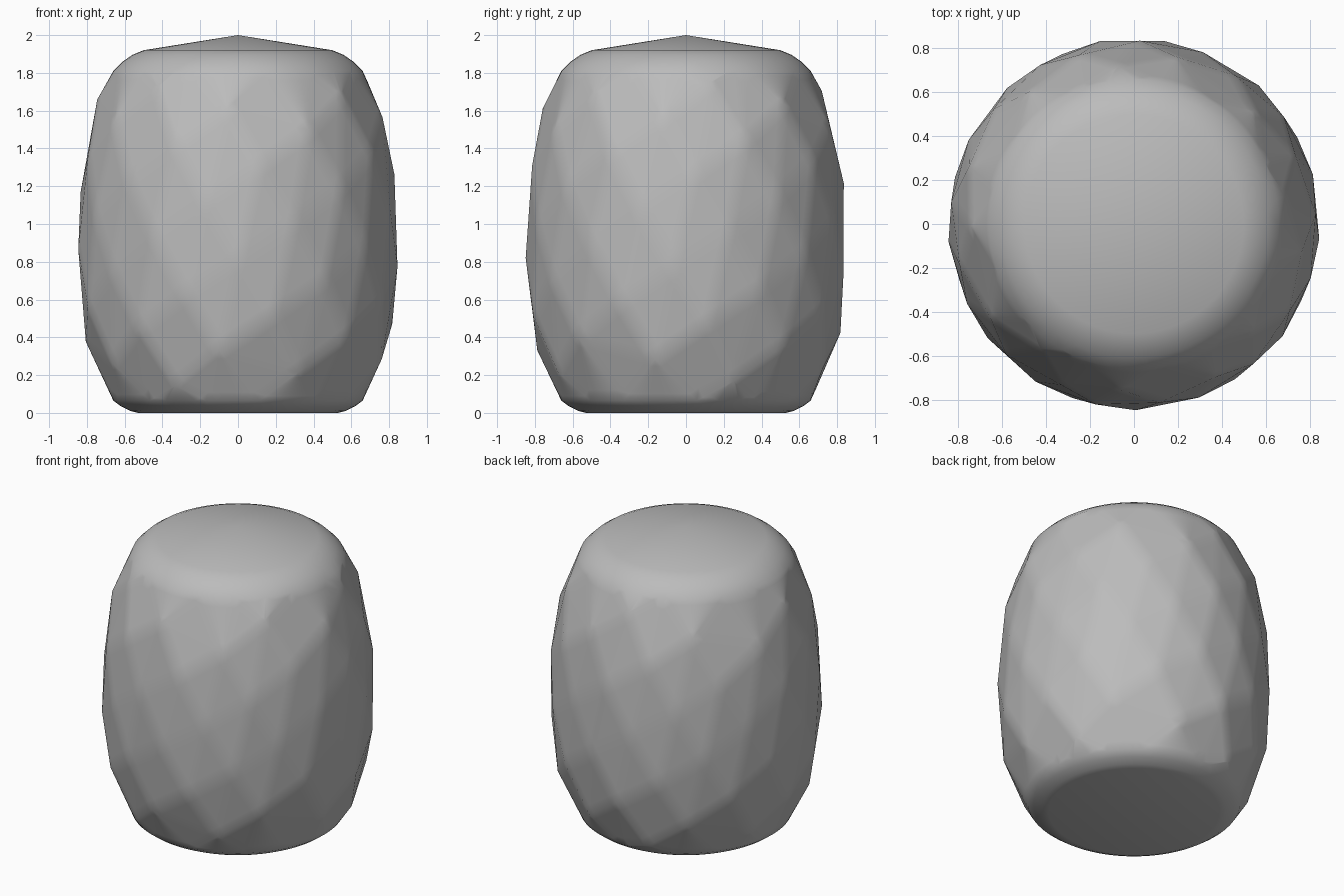
import bpy, bmesh, math

if "Cube" in bpy.data.objects:
    bpy.data.objects.remove(bpy.data.objects["Cube"], do_unlink=True)

# Barrel profile as (height, radius)
PROFILE = [(0, .53), (.01, .57), (.035, .62), (.065, .66), (.12, .71), (.3, .785),
           (.42, .818), (.6, .84), (.85, .85), (1.2, .838), (1.4, .81), (1.55, .78),
           (1.66, .745), (1.75, .70), (1.81, .66), (1.86, .61), (1.895, .56), (1.92, .5)]
GOLDEN = math.pi * (3 - math.sqrt(5))
SEGMENTS = 72


def radius(z):
    for (z0, r0), (z1, r1) in zip(PROFILE, PROFILE[1:]):
        if z <= z1:
            return r0 + (r1 - r0) * (z - z0) / (z1 - z0)
    return PROFILE[-1][1]


def add_point(bm, angle, z):
    r = radius(z)
    bm.verts.new((r * math.cos(angle), r * math.sin(angle), z))


bm = bmesh.new()

# Facet corners on a golden-angle spiral
for k in range(-30, 41):
    add_point(bm, -math.pi / 2 + .008 + GOLDEN * k, .82 + .0233 * k)

# Smooth rounded rims at both ends
for z, _ in PROFILE:
    if z < .07 or z > 1.8:
        for i in range(SEGMENTS):
            add_point(bm, math.tau * i / SEGMENTS, z)

# Shallow cone on top
bm.verts.new((0, 0, 2))

# Stretch a faceted skin over the points
hull = bmesh.ops.convex_hull(bm, input=bm.verts[:])
loose = {g for g in hull["geom_interior"] + hull["geom_unused"]
         if isinstance(g, bmesh.types.BMVert)}
bmesh.ops.delete(bm, geom=list(loose), context='VERTS')

# Split the facets so that their creases shade softly but stay narrow
body_edges = [e for e in bm.edges if e.calc_length() > .15
              and all(.03 < v.co.z < 1.9 for v in e.verts)]
bmesh.ops.subdivide_edges(bm, edges=body_edges, cuts=5, use_grid_fill=True)
bmesh.ops.triangulate(bm, faces=[f for f in bm.faces if len(f.verts) > 4])
bmesh.ops.recalc_face_normals(bm, faces=bm.faces[:])

mesh = bpy.data.meshes.new("faceted_body")
bm.to_mesh(mesh)
bm.free()
body = bpy.data.objects.new("faceted_body", mesh)
bpy.context.collection.objects.link(body)

# Plain grey
grey = bpy.data.materials.new("plain_grey")
grey.use_nodes = True
colour = (.5, .5, .5, 1)
grey.diffuse_color = colour
grey.node_tree.nodes["Principled BSDF"].inputs["Base Color"].default_value = colour
mesh.materials.append(grey)

bpy.context.view_layer.objects.active = body
body.select_set(True)
bpy.ops.object.shade_smooth_by_angle(angle=math.radians(40))
